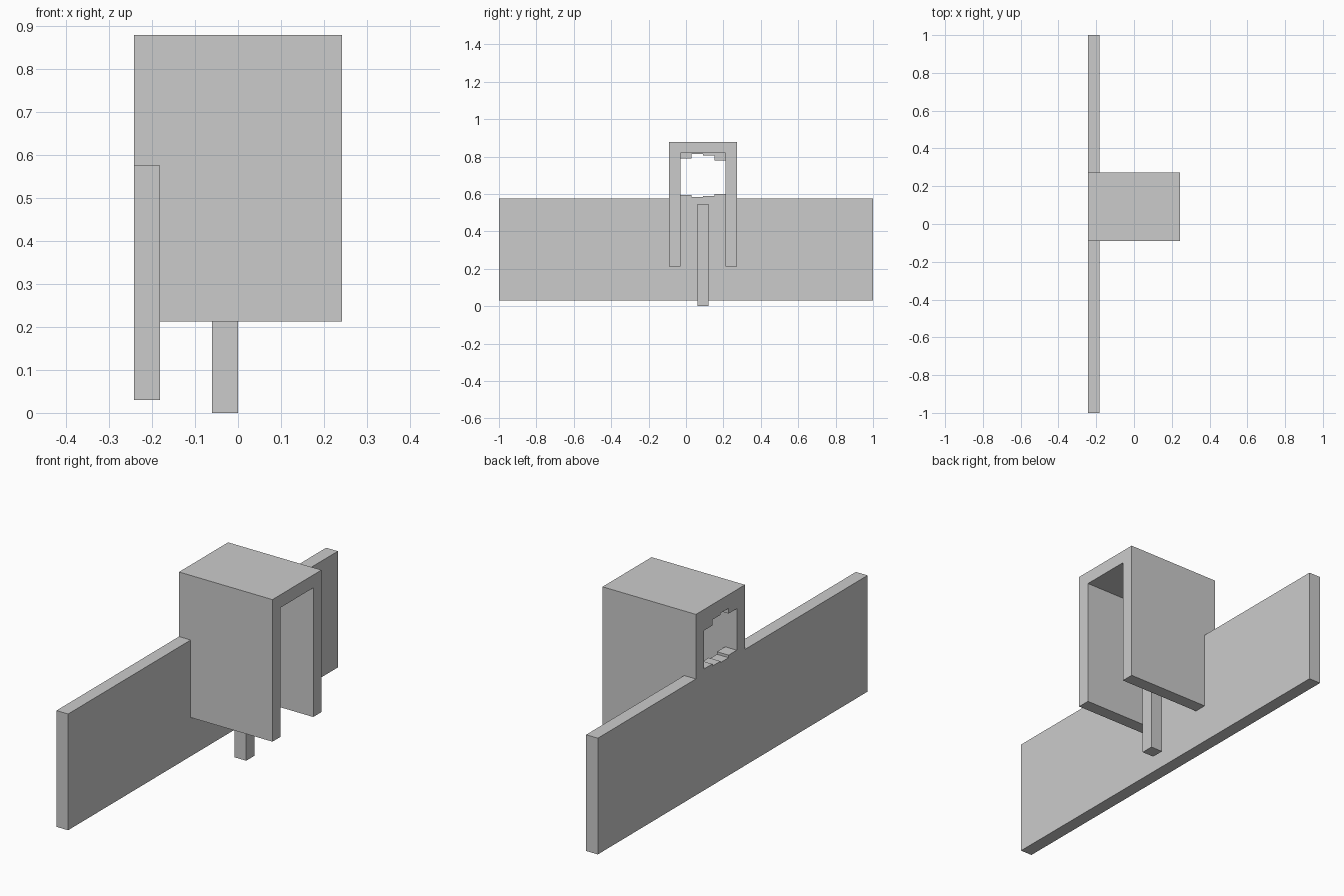
import bpy, bmesh

if "Cube" in bpy.data.objects:
    bpy.data.objects.remove(bpy.data.objects["Cube"])

U = 2 / 33            # one block unit
X0 = -4 * U           # rear plane
Y0 = -1 + 15 * U      # near side of the hood


def extrude_profile(name, pts, x0, x1):
    """Extrude a closed (y, z) outline along x."""
    bm = bmesh.new()
    face = bm.faces.new([bm.verts.new((x0, y, z)) for y, z in pts])
    new = bmesh.ops.extrude_face_region(bm, geom=[face])["geom"]
    verts = [v for v in new if isinstance(v, bmesh.types.BMVert)]
    bmesh.ops.translate(bm, verts=verts, vec=(x1 - x0, 0, 0))
    bmesh.ops.recalc_face_normals(bm, faces=bm.faces)
    mesh = bpy.data.meshes.new(name)
    bm.to_mesh(mesh)
    bm.free()
    obj = bpy.data.objects.new(name, mesh)
    bpy.context.collection.objects.link(obj)
    return obj


def rect(y0, y1, z0, z1):
    return [(y0, z0), (y1, z0), (y1, z1), (y0, z1)]


def steps(heights):
    """Stepped edge across the hood opening, one block per step."""
    pts = []
    for i, h in enumerate(heights):
        pts += [(Y0 + (i + 1) * U, h), (Y0 + (i + 2) * U, h)]
    return pts


Y1 = Y0 + 6 * U
ZB = 0.5 * U                       # wall base
ZW = ZB + 9 * U                    # wall top
ZL = ZB + 3 * U                    # hood leg base
ZT = ZB + 14 * U                   # hood top
YA, YB = Y0 + U, Y1 - U            # inner faces of the hood

# Long wall, with a worn stepped sill under the opening
sill = steps([0.595, 0.583, 0.59, 0.60])
wall = [(-1, ZB), (-1, ZW), (YA, ZW)] + sill + [(YB, ZW), (1, ZW), (1, ZB)]
extrude_profile("wall", wall, X0, X0 + U)

# Hood: two legs and a roof, open at both ends
hood = [(Y0, ZL), (YA, ZL), (YA, ZT - U), (YB, ZT - U),
        (YB, ZL), (Y1, ZL), (Y1, ZT), (Y0, ZT)]
extrude_profile("hood", hood, X0, -X0)

# Stepped lintel hanging from the rear of the roof
lintel = [(YA, ZT - U)] + steps([0.79, 0.815, 0.807, 0.78]) + [(YB, ZT - U)]
extrude_profile("lintel", lintel, X0, X0 + U)

# Spout from the wall, with a column hanging from its end
YC = (Y0 + Y1) / 2
extrude_profile("spout", rect(YC - U / 2, YC + U / 2, 8 * U, 9 * U), X0 + U, 0)
extrude_profile("falling_column", rect(YC - U / 2, YC + U / 2, 0, 8 * U), -U, 0)
